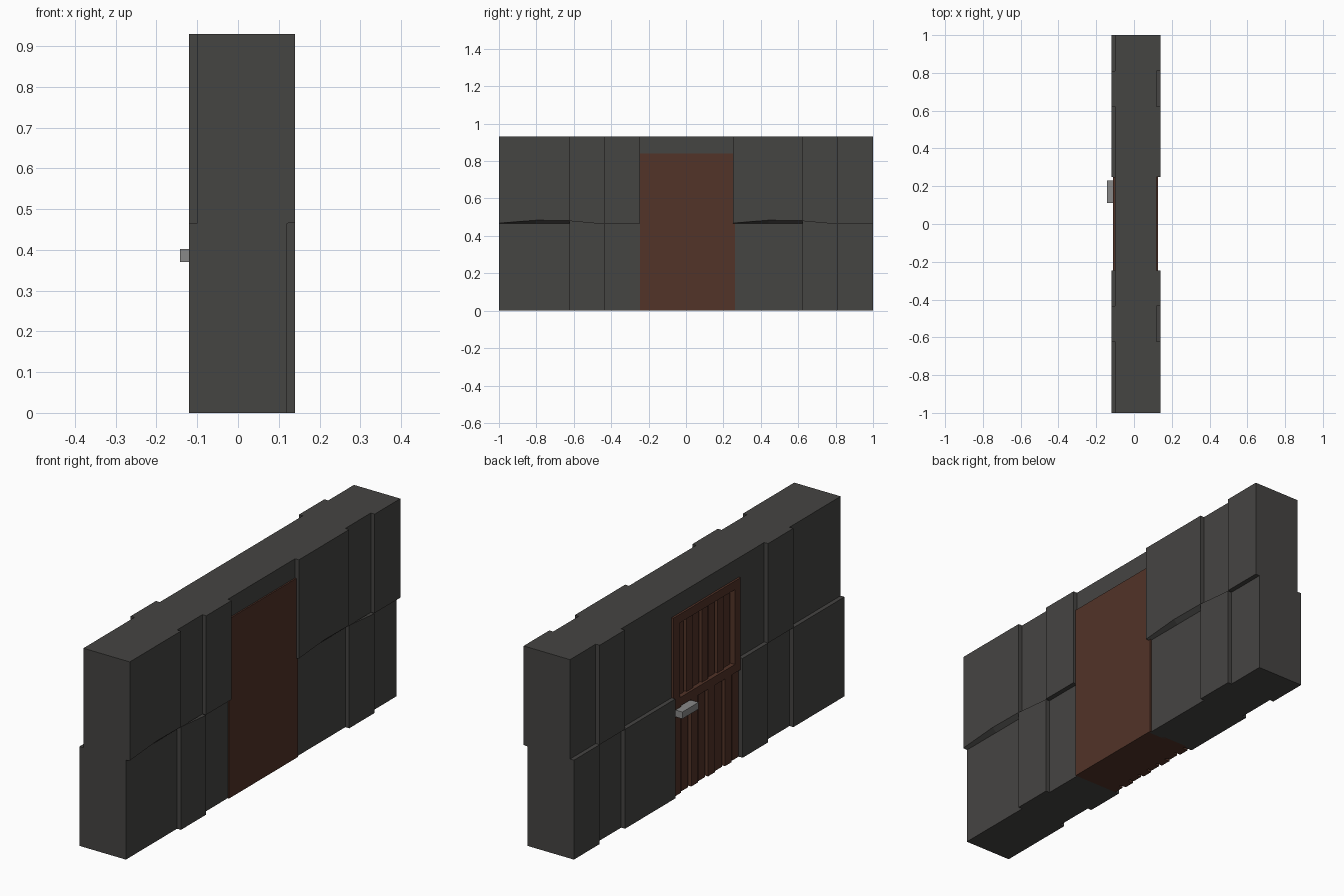
import bpy, bmesh

if "Cube" in bpy.data.objects:
    bpy.data.objects.remove(bpy.data.objects["Cube"])


def material(name, rgb):
    m = bpy.data.materials.new(name)
    m.diffuse_color = (*rgb, 1)
    m.use_nodes = True
    m.node_tree.nodes["Principled BSDF"].inputs["Base Color"].default_value = m.diffuse_color
    return m


STONE = material("dark_stone", (0.06, 0.058, 0.055))
WOOD = material("brown_wood", (0.085, 0.033, 0.021))
METAL = material("metal", (0.25, 0.25, 0.25))


def loft(name, sections, mat):
    """Join matching (x, y, z) rings into a closed solid."""
    bm = bmesh.new()
    rings = [[bm.verts.new(p) for p in s] for s in sections]
    n = len(rings[0])
    for a, b in zip(rings, rings[1:]):
        for i in range(n):
            j = (i + 1) % n
            bm.faces.new((a[i], a[j], b[j], b[i]))
    bm.faces.new(rings[0][::-1])
    bm.faces.new(rings[-1])
    bmesh.ops.recalc_face_normals(bm, faces=bm.faces)
    me = bpy.data.meshes.new(name)
    bm.to_mesh(me)
    bm.free()
    me.materials.append(mat)
    ob = bpy.data.objects.new(name, me)
    bpy.context.collection.objects.link(ob)
    return ob


def box(name, x, y, z, mat):
    ring = [(x[0], z[0]), (x[1], z[0]), (x[1], z[1]), (x[0], z[1])]
    return loft(name, [[(px, py, pz) for px, pz in ring] for py in y], mat)


MID, TOP = 0.465, 0.93
FRONT, BACK = (-0.10, 0.14), (-0.12, 0.12)

# Stone blocks: each column has its two rows shifted opposite ways.
# Entries: upper row is shifted to +x?, [(y, height of the uneven joint)]
columns = [
    (True, [(-1.0, 0.468), (-0.8, 0.484), (-0.622, 0.482)]),
    (False, [(-0.622, 0.482), (-0.435, MID)]),
    (True, [(-0.435, 0.467), (-0.247, 0.467)]),
    (True, [(0.25, 0.468), (0.44, 0.484), (0.622, 0.482)]),
    (False, [(0.622, 0.482), (0.81, MID)]),
    (True, [(0.81, 0.467), (1.0, 0.467)]),
]
for i, (shifted, joint) in enumerate(columns):
    ys = (joint[0][0], joint[-1][0])
    if shifted:
        x0, x1 = FRONT
        loft(f"upper_block_{i}",
             [[(x0, y, MID), (0.12, y, MID), (x1, y, z), (x1, y, TOP), (x0, y, TOP)]
              for y, z in joint], STONE)
        box(f"lower_block_{i}", BACK, ys, (0, MID), STONE)
    else:
        x0, x1 = FRONT
        box(f"upper_block_{i}", BACK, ys, (MID, TOP), STONE)
        loft(f"lower_block_{i}",
             [[(x0, y, 0), (x1, y, 0), (x1, y, z), (0.12, y, MID), (x0, y, MID)]
              for y, z in joint], STONE)

# Lintel over the doorway
box("lintel", (-0.10, 0.12), (-0.25, 0.25), (0.84, TOP), STONE)

# Door core, plain on the +x side
Y0, Y1, HEAD = -0.247, 0.262, 0.84
box("door_core", (-0.08, 0.127), (Y0, Y1), (0, HEAD), WOOD)

# Door frame on the -x side
FX = (-0.11, -0.08)
box("door_stile_left", FX, (0.20, 0.25), (0.41, HEAD), WOOD)
box("door_stile_right", FX, (Y0, -0.205), (0.41, HEAD), WOOD)
box("door_top_rail", FX, (-0.205, 0.20), (0.80, HEAD), WOOD)
box("door_middle_rail", FX, (-0.205, 0.20), (0.41, 0.45), WOOD)

# Vertical planks, with narrow gaps between them
for i in range(8):
    y = Y0 + i * 0.0622
    box(f"lower_plank_{i}", (-0.107 if i % 2 else -0.10, -0.08),
        (y, y + 0.05), (0, 0.41), WOOD)
for i in range(7):
    y = -0.195 + i * 0.057
    box(f"upper_plank_{i}", (-0.098 if i % 2 else -0.09, -0.08),
        (y, y + 0.045), (0.45, 0.80), WOOD)

# Door handle
box("door_handle", (-0.142, -0.10), (0.11, 0.23), (0.37, 0.402), METAL)
